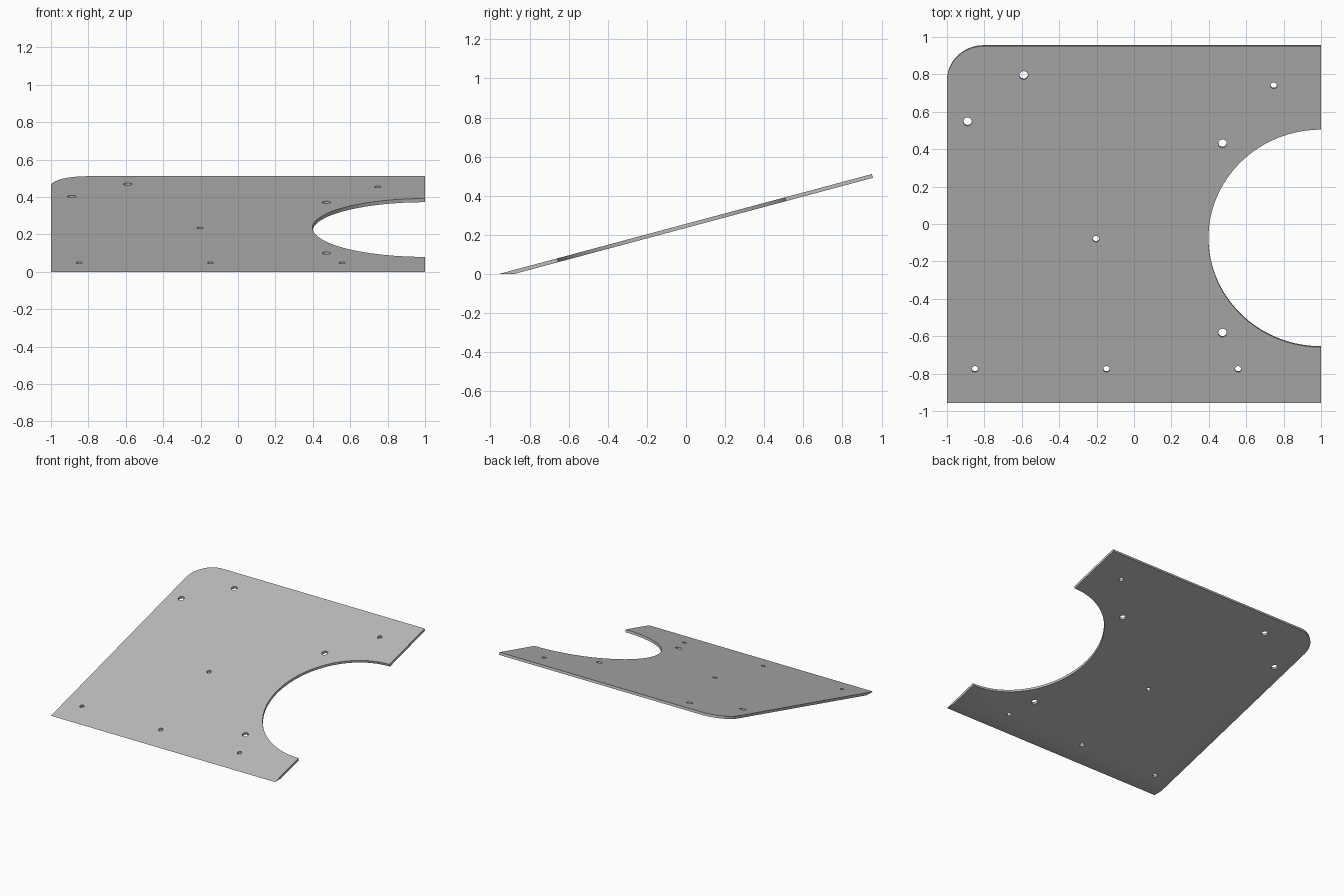
import bpy, bmesh, math
from mathutils import Matrix, Vector

cube = bpy.data.objects.get("Cube")
if cube:
    bpy.data.objects.remove(cube, do_unlink=True)

TILT = math.radians(15)
FRONT = -0.956          # y of the front edge, where the top face meets the floor
LENGTH = 1.974          # along the slope
THICK = 0.02
CORNER = 0.195
slope = Matrix.Translation((0, FRONT, 0)) @ Matrix.Rotation(TILT, 4, 'X')


def along(y):
    """Distance up the slope for a plan position y."""
    return (y - FRONT) / math.cos(TILT)


def arc(cx, cy, r, start, end, steps):
    angles = [math.radians(start + (end - start) * i / steps) for i in range(steps + 1)]
    return [(cx + r * math.cos(a), cy + r * math.sin(a)) for a in angles]


def prism(name, outline, low, high):
    """Closed outline in the slope plane, extruded along its normal."""
    bm = bmesh.new()
    face = bm.faces.new([bm.verts.new((x, y, low)) for x, y in outline])
    new = bmesh.ops.extrude_face_region(bm, geom=[face])["geom"]
    bmesh.ops.translate(bm, vec=(0, 0, high - low),
                        verts=[v for v in new if isinstance(v, bmesh.types.BMVert)])
    bmesh.ops.recalc_face_normals(bm, faces=bm.faces)
    bmesh.ops.transform(bm, matrix=slope, verts=bm.verts)
    mesh = bpy.data.meshes.new(name)
    bm.to_mesh(mesh)
    bm.free()
    obj = bpy.data.objects.new(name, mesh)
    bpy.context.collection.objects.link(obj)
    return obj


# Plate outline: half-round cutout on the left side, one rounded back corner
outline = [(-1, -0.06), (1, -0.06)]
outline += arc(1, along(-0.077), 0.602, 270, 90, 64)
outline += [(1, LENGTH)]
outline += arc(-1 + CORNER, LENGTH - CORNER, CORNER, 90, 180, 20)
plate = prism("sloping_plate", outline, -THICK, 0)

# Screw holes: x, y, radius
BIG, SMALL = 0.023, 0.017
holes = [(-0.59, 0.795, BIG), (-0.89, 0.547, BIG),
         (0.473, 0.43, BIG), (0.473, -0.582, BIG),
         (0.747, 0.74, SMALL), (-0.203, -0.08, SMALL)]
holes += [(x, -0.776, SMALL) for x in (-0.85, -0.147, 0.557)]
cutters = []
for x, y, r in holes:
    cutter = prism("hole_cutter", arc(x, along(y), r, 0, 345, 23), -0.1, 0.1)
    cutter.hide_render = True
    cutters.append(cutter)
    mod = plate.modifiers.new("hole", 'BOOLEAN')
    mod.operation, mod.solver, mod.object = 'DIFFERENCE', 'EXACT', cutter

# Apply the holes and drop the cutters
bpy.context.view_layer.update()
evaluated = plate.evaluated_get(bpy.context.evaluated_depsgraph_get())
mesh = bpy.data.meshes.new_from_object(evaluated)
plate.modifiers.clear()
plate.data = mesh
for cutter in cutters:
    bpy.data.objects.remove(cutter, do_unlink=True)

# Trim the front edge flat on the floor
bm = bmesh.new()
bm.from_mesh(mesh)
cut = bmesh.ops.bisect_plane(bm, geom=bm.verts[:] + bm.edges[:] + bm.faces[:],
                             plane_co=Vector(), plane_no=Vector((0, 0, 1)),
                             clear_inner=True)["geom_cut"]
bmesh.ops.holes_fill(bm, edges=[e for e in cut if isinstance(e, bmesh.types.BMEdge)])
bmesh.ops.recalc_face_normals(bm, faces=bm.faces)
bm.to_mesh(mesh)
bm.free()

# Plain grey finish
grey = bpy.data.materials.new("plain_grey")
grey.use_nodes = True
grey.diffuse_color = (0.5, 0.5, 0.5, 1)
grey.node_tree.nodes["Principled BSDF"].inputs["Base Color"].default_value = grey.diffuse_color
mesh.materials.clear()
mesh.materials.append(grey)
for p in mesh.polygons:
    p.material_index = 0

bpy.context.view_layer.objects.active = plate
plate.select_set(True)
bpy.ops.object.shade_smooth_by_angle(angle=math.radians(30))
